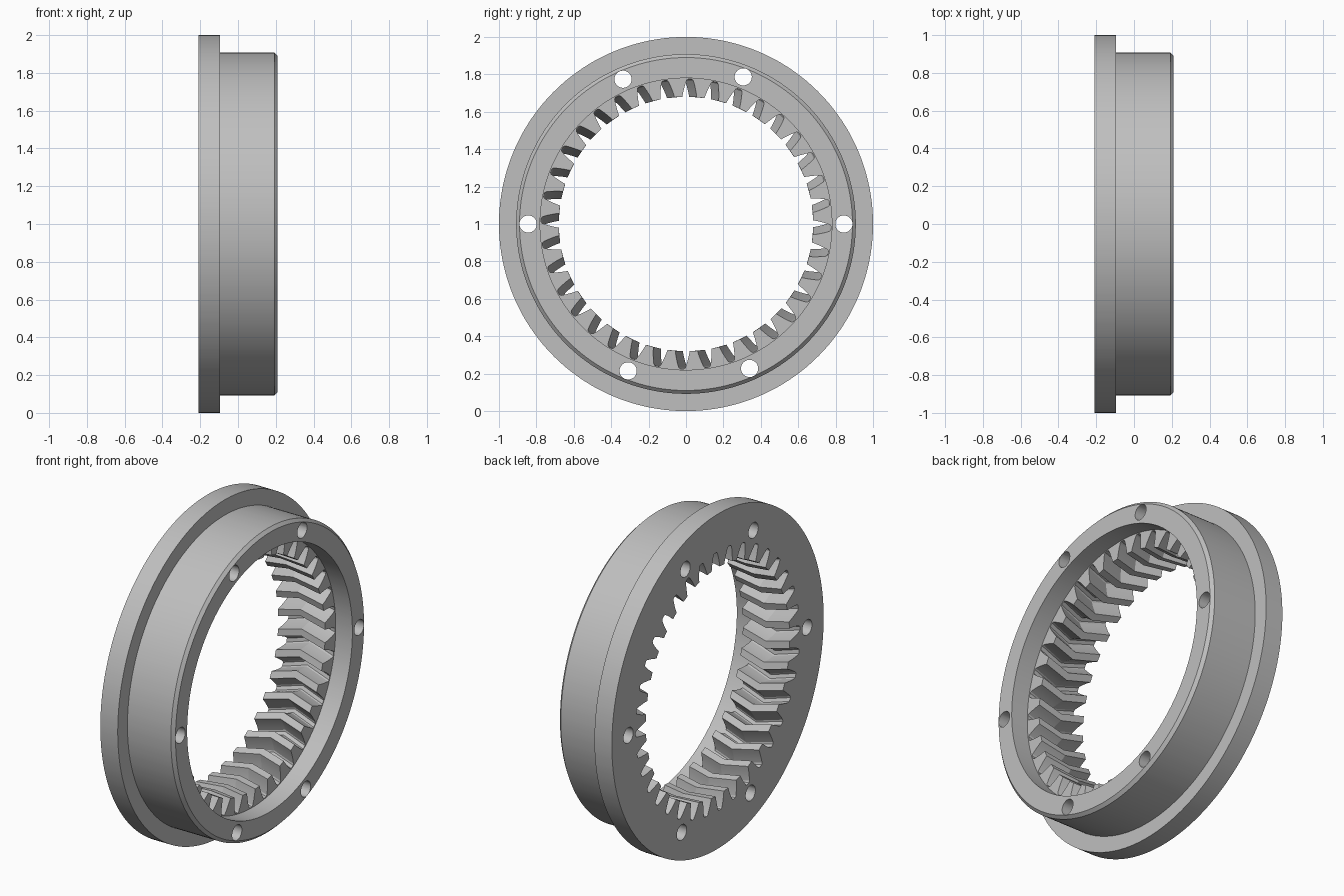
import bpy
import bmesh
from math import sin, cos, radians
from mathutils import Matrix

if "Cube" in bpy.data.objects:
    bpy.data.objects.remove(bpy.data.objects["Cube"], do_unlink=True)

TEETH = 36
PITCH = 360 / TEETH
PHASE = 8.4        # angle of the first tooth gap
TWIST = 3.4        # herringbone offset at the middle of the tooth width
BACK, MIDDLE, TOOTH_FRONT, FRONT = -0.21, -0.055, 0.10, 0.21

steel = bpy.data.materials.new("steel_grey")
steel.use_nodes = True
steel.diffuse_color = (0.52, 0.52, 0.52, 1)
steel.node_tree.nodes["Principled BSDF"].inputs["Base Color"].default_value = (0.52, 0.52, 0.52, 1)


def make_object(name, bm):
    mesh = bpy.data.meshes.new(name)
    bm.to_mesh(mesh)
    bm.free()
    mesh.materials.append(steel)
    obj = bpy.data.objects.new(name, mesh)
    bpy.context.collection.objects.link(obj)
    return obj


# Half of one tooth gap, as (angle from gap centre, radius), root to tip
flank = [(0.8, 0.775), (1.35, 0.768), (1.95, 0.745), (2.5, 0.72), (2.9, 0.70), (3.25, 0.68)]
gap = [(-a, r) for a, r in reversed(flank)] + flank + [(PITCH / 2, 0.68)]
outline = [(PHASE + i * PITCH + a, r) for i in range(TEETH) for a, r in gap]


def add_loop(bm, x, radius=None, turn=0):
    """Circle of the given radius, or the toothed outline when there is none."""
    loop = []
    for angle, r in outline:
        t = radians(angle + turn)
        r = radius or r
        loop.append(bm.verts.new((x, r * cos(t), r * sin(t) + 1)))
    return loop


# Ring gear: toothed bore, then the turned outer profile back round to the start
bm = bmesh.new()
loops = [add_loop(bm, BACK), add_loop(bm, MIDDLE, turn=TWIST), add_loop(bm, TOOTH_FRONT)]
profile = [(TOOTH_FRONT, 0.78), (FRONT, 0.78), (FRONT, 0.89), (0.192, 0.908),
           (-0.095, 0.908), (-0.095, 1.0), (BACK, 1.0)]
loops += [add_loop(bm, x, r) for x, r in profile]
count = len(outline)
for a, b in zip(loops, loops[1:] + loops[:1]):
    for i in range(count):
        j = (i + 1) % count
        bm.faces.new((a[i], a[j], b[j], b[i]))
bmesh.ops.recalc_face_normals(bm, faces=bm.faces)
ring = make_object("ring_gear", bm)

# Bolt holes through the rim
bm = bmesh.new()
for angle in (0, 68.75, 113.5, 180, 248.5, 293.75):
    t = radians(angle)
    place = Matrix.Translation((0, 0.844 * cos(t), 0.844 * sin(t) + 1)) @ Matrix.Rotation(radians(90), 4, 'Y')
    bmesh.ops.create_cone(bm, cap_ends=True, segments=32, radius1=0.046, radius2=0.046,
                          depth=1, matrix=place)
cutter = make_object("bolt_hole_cutter", bm)
cutter.hide_render = True

cut = ring.modifiers.new("bolt_holes", 'BOOLEAN')
cut.operation = 'DIFFERENCE'
cut.solver = 'EXACT'
cut.object = cutter
bpy.ops.object.select_all(action='DESELECT')
bpy.context.view_layer.objects.active = ring
ring.select_set(True)
bpy.ops.object.modifier_apply(modifier=cut.name)
bpy.data.objects.remove(cutter, do_unlink=True)
bpy.ops.object.shade_smooth_by_angle(angle=radians(25))
